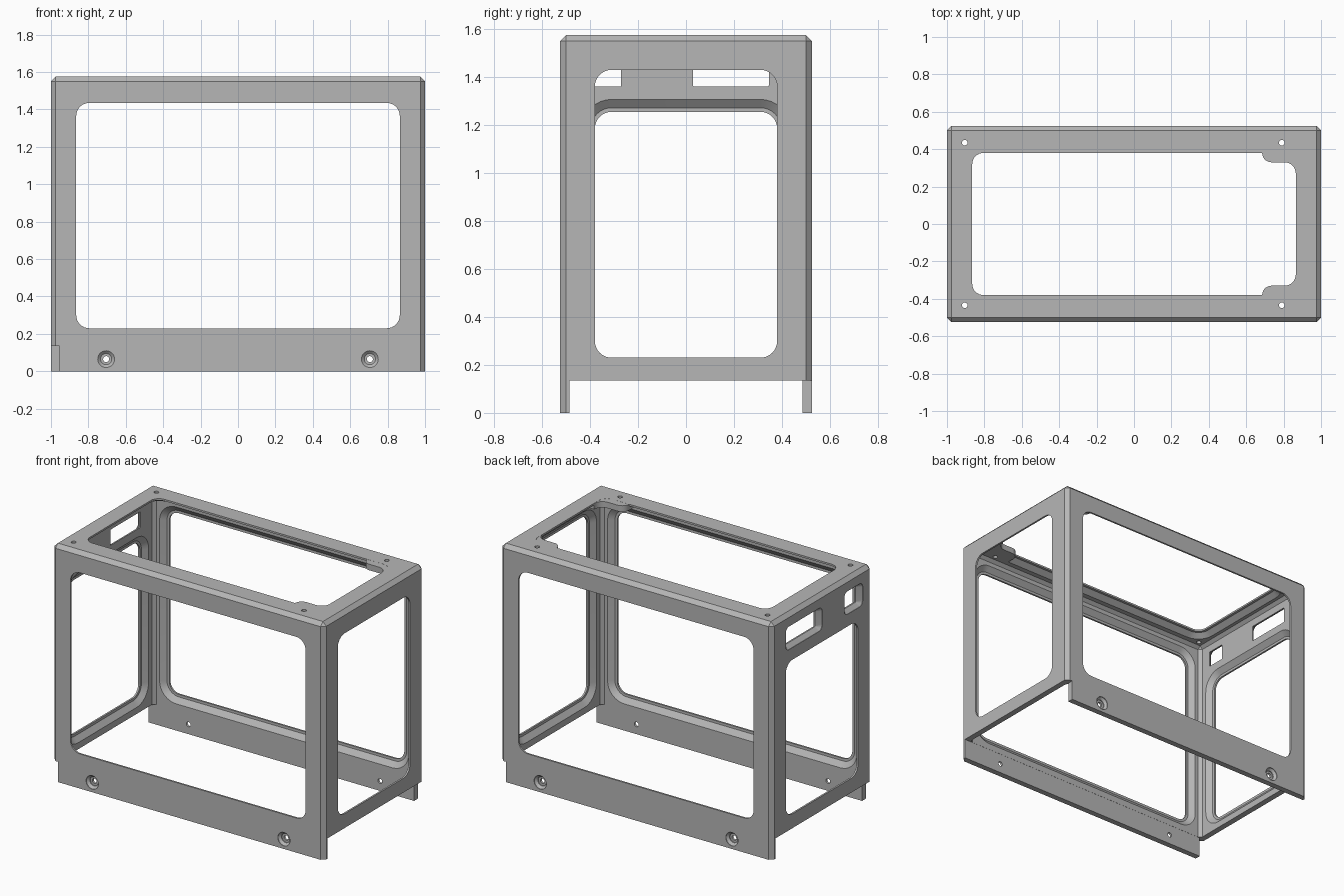
import bpy, bmesh
from math import sin, cos, pi

cube = bpy.data.objects.get("Cube")
if cube:
    bpy.data.objects.remove(cube, do_unlink=True)

HX, HY, TOP = 1.0, 0.525, 1.575      # outer half width, half depth, height
WALL, CHAMFER, SKIRT = 0.04, 0.025, 0.135

grey = bpy.data.materials.new("light_grey")
grey.use_nodes = True
grey.diffuse_color = (0.47, 0.47, 0.47, 1)
grey.node_tree.nodes["Principled BSDF"].inputs["Base Color"].default_value = grey.diffuse_color


def finish(bm, name):
    bmesh.ops.recalc_face_normals(bm, faces=bm.faces[:])
    mesh = bpy.data.meshes.new(name)
    bm.to_mesh(mesh)
    bm.free()
    mesh.materials.append(grey)
    ob = bpy.data.objects.new(name, mesh)
    bpy.context.collection.objects.link(ob)
    return ob


def box(name, lo, hi, chamfer=0):
    """Box between two corners; every edge off the floor can be chamfered."""
    bm = bmesh.new()
    bmesh.ops.create_cube(bm, size=1)
    for v in bm.verts:
        v.co = [hi[i] if v.co[i] > 0 else lo[i] for i in range(3)]
    if chamfer:
        edges = [e for e in bm.edges if max(v.co.z for v in e.verts) > lo[2] + 0.01]
        bmesh.ops.bevel(bm, geom=edges, offset=chamfer, segments=1, affect='EDGES')
    return finish(bm, name)


def arc(cx, cy, r, start, end, n=8):
    return [(cx + r * cos(start + (end - start) * i / n),
             cy + r * sin(start + (end - start) * i / n)) for i in range(n + 1)]


def rounded(u0, u1, v0, v1, r):
    pts = []
    for k, (u, v) in enumerate([(u1 - r, v1 - r), (u0 + r, v1 - r),
                                (u0 + r, v0 + r), (u1 - r, v0 + r)]):
        pts += arc(u, v, r, k * pi / 2, (k + 1) * pi / 2)
    return pts


def loft(name, place, sections):
    """Skin a list of (depth, outline) sections laid out on one wall."""
    bm = bmesh.new()
    rings = [[bm.verts.new(place(u, v, d)) for u, v in pts] for d, pts in sections]
    n = len(rings[0])
    for a, b in zip(rings, rings[1:]):
        for i in range(n):
            j = (i + 1) % n
            bm.faces.new((a[i], a[j], b[j], b[i]))
    bm.faces.new(rings[0])
    bm.faces.new(rings[-1])
    bmesh.ops.remove_doubles(bm, verts=bm.verts[:], dist=0.0001)
    return finish(bm, name)


# Wall coordinates: across, up, depth inward from the outer face
def long_wall(s):
    return lambda u, v, d: (u, s * (HY - d), v)


def end_wall(s):
    return lambda u, v, d: (s * (HX - d), u, v)


def top_wall(u, v, d):
    return (u, v, TOP - d)


def window(place, u, v0, v1, r=0.07):
    """Opening with a thin lip, a flat ledge and a sloped inner recess."""
    steps = [(-0.05, 0), (0.012, 0), (0.012, 0.017), (WALL, 0.052), (0.07, 0.052)]
    return loft("window_cutter", place,
                [(d, rounded(-u - g, u + g, v0 - g, v1 + g, r + g)) for d, g in steps])


def hole(place, u, v, steps):
    return loft("hole_cutter", place,
                [(d, rounded(u - r, u + r, v - r, v + r, r)) for d, r in steps])


frame = box("enclosure_frame", (-HX, -HY, 0), (HX, HY, TOP), CHAMFER)


def combine(tool, operation='DIFFERENCE'):
    tool.hide_render = True
    mod = frame.modifiers.new("shape", 'BOOLEAN')
    mod.operation, mod.solver, mod.object = operation, 'EXACT', tool
    bpy.context.view_layer.objects.active = frame
    bpy.ops.object.modifier_apply(modifier=mod.name)
    bpy.data.objects.remove(tool, do_unlink=True)


# Hollow interior, open underneath
combine(box("cavity", (WALL - HX, WALL - HY, -1), (HX - WALL, HY - WALL, TOP - WALL), 0.02))

# End walls stop above the floor; opposite corners of the long skirts are notched
inner = HY - WALL + 0.001
combine(box("end_trim", (-1.2, -inner, -1), (1.2, inner, SKIRT)))
combine(box("front_notch", (-1.2, -0.7, -1), (-0.955, -0.3, SKIRT)))
combine(box("back_notch", (0.955, 0.3, -1), (1.2, 0.7, SKIRT)))

# Windows
for s in (-1, 1):
    combine(window(long_wall(s), 0.865, 0.23, 1.435))
combine(window(end_wall(1), 0.38, 0.23, 1.43))
combine(window(end_wall(-1), 0.38, 0.23, 1.255))
combine(window(top_wall, 0.865, -0.38, 0.38, 0.06))

# Screw tabs in two corners of the top opening
tab = ([(0.685, 0.45)] + arc(0.735, 0.38, 0.05, pi, 1.5 * pi)
       + arc(0.805, 0.27, 0.06, pi / 2, 0) + [(0.925, 0.27), (0.925, 0.45)])
for s in (-1, 1):
    outline = [(u, s * v) for u, v in tab]
    combine(loft("screw_tab", top_wall, [(0.0005, outline), (WALL + 0.0005, outline)]), 'UNION')

# Screw holes in the top, countersunk holes in the long skirts
for s in (-1, 1):
    for x in (-0.905, 0.79):
        combine(hole(top_wall, x, s * 0.435, [(-0.05, 0.015), (0.1, 0.015)]))
    for x in (-0.705, 0.705):
        combine(hole(long_wall(s), x, 0.065,
                     [(-0.01, 0.045), (0.004, 0.045), (0.018, 0.03), (0.024, 0.03),
                      (0.024, 0.016), (0.1, 0.016)]))

# Flared slots high on the right end wall
for y0, y1 in ((0.03, 0.345), (-0.395, -0.27)):
    steps = [(-0.01, 0.035, 0.035), (0.003, 0.035, 0.035), (0.03, 0, 0.004), (0.08, 0, 0.004)]
    combine(loft("slot_cutter", end_wall(-1),
                 [(d, rounded(y0 - g, y1 + g, 1.36 - 0.7 * g, 1.465 + 0.7 * g, r))
                  for d, g, r in steps]))

# One colour, smooth curves with crisp edges
frame.data.materials.clear()
frame.data.materials.append(grey)
for p in frame.data.polygons:
    p.material_index = 0
bpy.ops.object.select_all(action='DESELECT')
frame.select_set(True)
bpy.context.view_layer.objects.active = frame
bpy.ops.object.shade_smooth_by_angle(angle=pi / 7)
